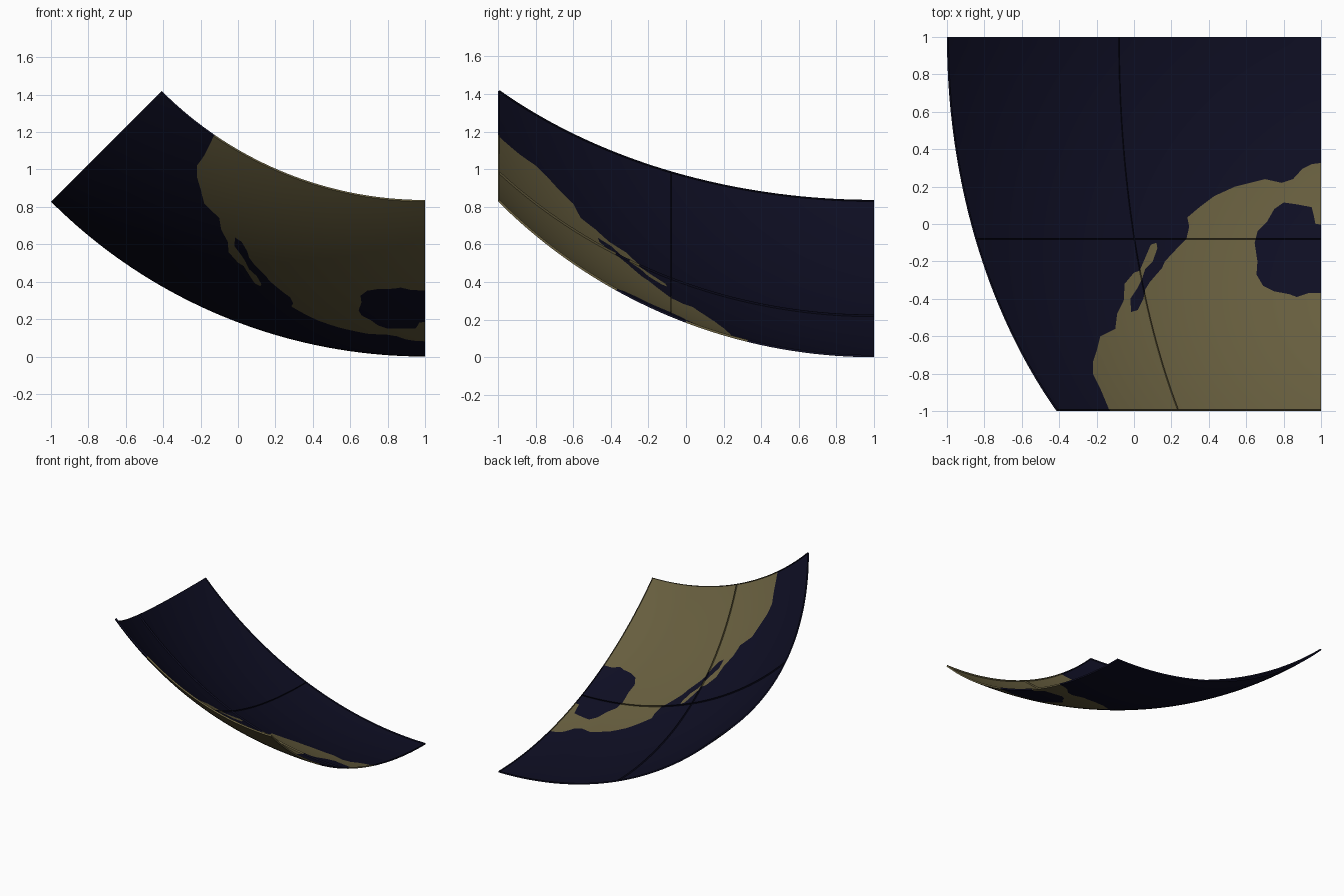
import bpy, bmesh, math
from mathutils import Vector

if "Cube" in bpy.data.objects:
    bpy.data.objects.remove(bpy.data.objects["Cube"])

R = 2 * math.sqrt(2)            # globe radius
C = Vector((1, 1, R))           # globe centre
Q = math.pi / 4                 # tile spans 45 x 45 degrees
N = 48                          # grid divisions
DEPTH = 0.012                   # skirt depth

# Coastlines as seen from the top (x, y)
LAND = [(-.13, -1.1), (-.13, -1), (-.18, -.88), (-.22, -.8), (-.22, -.74), (-.2, -.68),
        (-.18, -.6), (-.1, -.56), (-.09, -.48), (-.055, -.41), (-.05, -.32), (0, -.26),
        (.03, -.25), (.06, -.18), (.09, -.11), (.12, -.1), (.125, -.13), (.1, -.2),
        (.06, -.24), (.04, -.3), (.02, -.34), (-.02, -.4), (-.015, -.47), (.02, -.46),
        (.05, -.4), (.06, -.35), (.085, -.31), (.15, -.235), (.165, -.2), (.235, -.125),
        (.28, -.08), (.295, -.015), (.285, .035), (.35, .09), (.43, .15), (.54, .2),
        (.7, .24), (.79, .22), (.85, .24), (.9, .295), (.95, .32), (1.1, .34), (1.1, -1.1)]
GULF = [(1.1, -.01), (.97, 0), (.96, .05), (.95, .09), (.87, .105), (.8, .115), (.75, .08),
        (.71, .01), (.66, -.04), (.645, -.1), (.66, -.2), (.655, -.27), (.69, -.33),
        (.75, -.36), (.83, -.375), (.87, -.39), (.93, -.37), (1.1, -.37)]


def material(name, rgb):
    m = bpy.data.materials.new(name)
    m.diffuse_color = [((c / 255 + .055) / 1.055) ** 2.4 if c > 10 else c / 255 / 12.92
                       for c in rgb] + [1]
    m.use_nodes = True
    m.node_tree.nodes["Principled BSDF"].inputs["Base Color"].default_value = m.diffuse_color
    return m


MATS = [material("ocean_navy", (14, 14, 35)), material("land_olive", (104, 95, 63))]


def inside(p, poly):
    hit = False
    for (x1, y1), (x2, y2) in zip(poly, poly[1:] + poly[:1]):
        if (y1 > p.y) != (y2 > p.y) and p.x < x1 + (p.y - y1) * (x2 - x1) / (y2 - y1):
            hit = not hit
    return hit


def is_land(p):
    return int(inside(p, LAND) and not inside(p, GULF))


def sphere_point(lon, lat):
    return C + R * Vector((-math.cos(lat) * math.sin(lon), -math.sin(lat),
                           -math.cos(lat) * math.cos(lon)))


def on_seam(e):
    """Edge lies on the middle meridian or the middle parallel."""
    ds = [v.co - C for v in e.verts]
    return (all(abs(math.atan2(-d.x, -d.z) - Q / 2) < 4e-4 for d in ds)
            or all(abs(math.asin(-d.y / R) - Q / 2) < 4e-4 for d in ds))


def make_object(name, bm):
    me = bpy.data.meshes.new(name)
    bm.to_mesh(me)
    bm.free()
    for m in MATS:
        me.materials.append(m)
    ob = bpy.data.objects.new(name, me)
    bpy.context.collection.objects.link(ob)


# Curved tile: spherical grid
bm = bmesh.new()
g = [[bm.verts.new(sphere_point(Q * i / N, Q * j / N)) for j in range(N + 1)]
     for i in range(N + 1)]
for i in range(N):
    for j in range(N):
        bm.faces.new((g[i][j], g[i][j + 1], g[i + 1][j + 1], g[i + 1][j]))

# Cut the coastlines into the grid with upright planes
for poly in (LAND, GULF):
    for a, b in zip(poly, poly[1:] + poly[:1]):
        if max(a[0], b[0]) > 1.05 and min(a[0], b[0]) > 1.05:
            continue
        lo = (min(a[0], b[0]), min(a[1], b[1]))
        hi = (max(a[0], b[0]), max(a[1], b[1]))
        near = [f for f in bm.faces if all(
            min(v.co[k] for v in f.verts) <= hi[k] and max(v.co[k] for v in f.verts) >= lo[k]
            for k in (0, 1))]
        if not near:
            continue
        geom = set(near)
        for f in near:
            geom.update(f.edges)
            geom.update(f.verts)
        bmesh.ops.bisect_plane(bm, geom=list(geom), dist=1e-5, plane_co=(a[0], a[1], 0),
                               plane_no=(b[1] - a[1], a[0] - b[0], 0))
for v in bm.verts:
    v.co = C + (v.co - C).normalized() * R

# Colour by coastline; outer side of the globe faces down
bm.normal_update()
for f in bm.faces:
    f.material_index = is_land(f.calc_center_median())
    f.smooth = True
    if f.normal.z > 0:
        f.normal_flip()

# Skirts: thin inward walls round the rim and along the two middle seams
sk = bmesh.new()
for e in bm.edges:
    if e.is_boundary or on_seam(e):
        p, q = (v.co.copy() for v in e.verts)
        k = 1 - DEPTH / R
        f = sk.faces.new([sk.verts.new(c) for c in (p, q, C + (q - C) * k, C + (p - C) * k)])
        f.material_index = is_land((p + q) / 2)

make_object("globe_tile", bm)
make_object("tile_skirt", sk)
